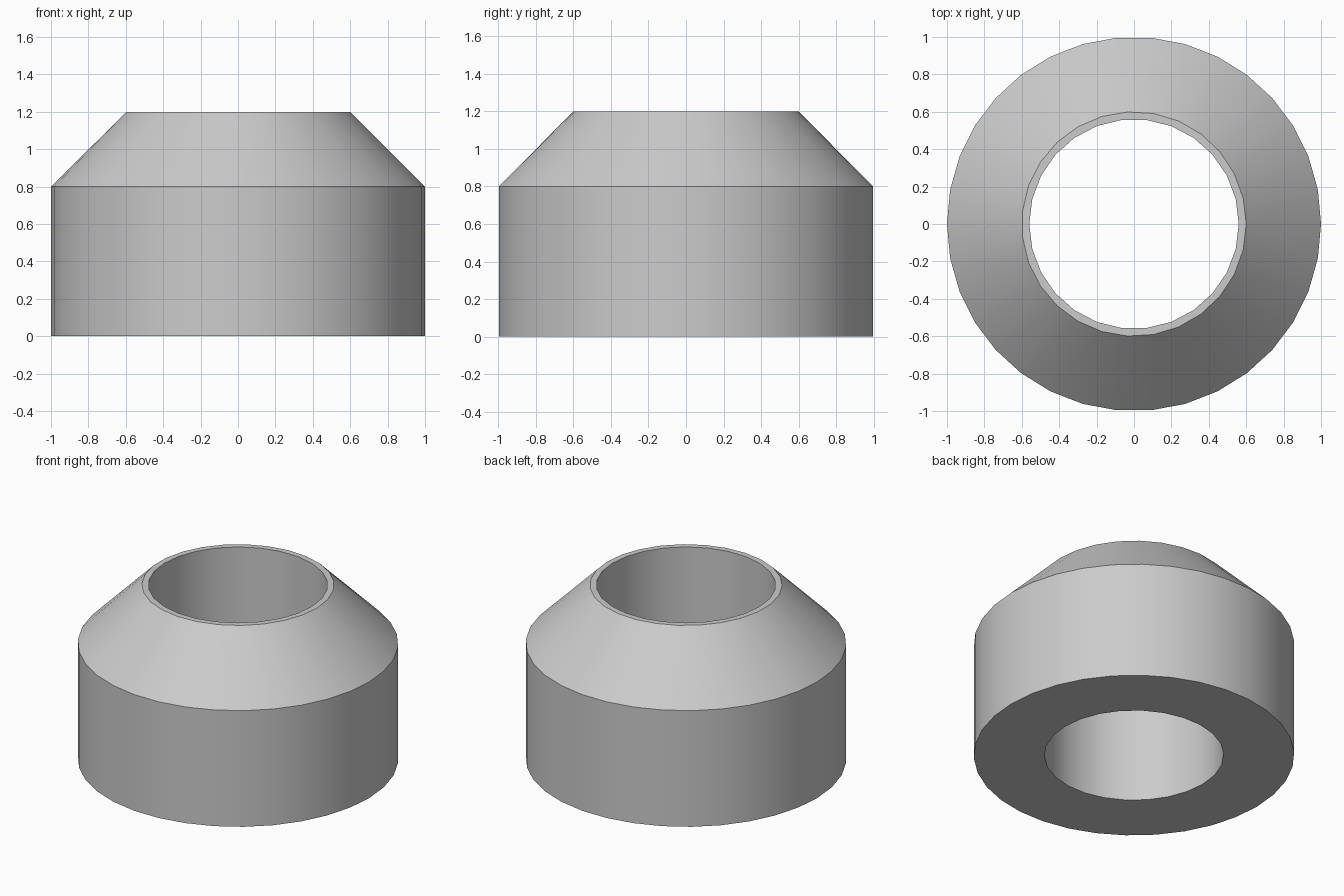
import bpy
import bmesh
from math import cos, sin, tau, radians

cube = bpy.data.objects.get("Cube")
if cube:
    bpy.data.objects.remove(cube, do_unlink=True)

# Plain grey finish
grey = bpy.data.materials.new("light grey")
grey.use_nodes = True
colour = (0.6, 0.6, 0.6, 1)
grey.diffuse_color = colour
grey.node_tree.nodes["Principled BSDF"].inputs["Base Color"].default_value = colour

bm = bmesh.new()


def ring(radius, height, sides):
    return [bm.verts.new((radius * cos(tau * k / sides), radius * sin(tau * k / sides), height))
            for k in range(sides)]


def join(a, b):
    """Join two rings, which may differ in number of sides, with triangles."""
    n, m = len(a), len(b)
    i = j = 0
    while i < n or j < m:
        if (i + 0.5) / n <= (j + 0.5) / m:
            bm.faces.new((a[i % n], a[(i + 1) % n], b[j % m]))
            i += 1
        else:
            bm.faces.new((a[i % n], b[(j + 1) % m], b[j % m]))
            j += 1


# Closed section: outer wall, sloping shoulder, narrow rim, straight bore, base
rings = [ring(*spec) for spec in (
    (1.0, 0.0, 34),
    (1.0, 0.8, 34),
    (0.6, 1.2, 27),
    (0.56, 1.2, 26),
    (0.56, 0.0, 26),
)]
for k, lower in enumerate(rings):
    join(lower, rings[(k + 1) % len(rings)])
bmesh.ops.recalc_face_normals(bm, faces=bm.faces)

mesh = bpy.data.meshes.new("tapered_collar")
bm.to_mesh(mesh)
bm.free()
mesh.materials.append(grey)
collar = bpy.data.objects.new("tapered_collar", mesh)
bpy.context.collection.objects.link(collar)

# Smooth round walls with crisp rims
bpy.ops.object.select_all(action="DESELECT")
collar.select_set(True)
bpy.context.view_layer.objects.active = collar
bpy.ops.object.shade_smooth_by_angle(angle=radians(30))
